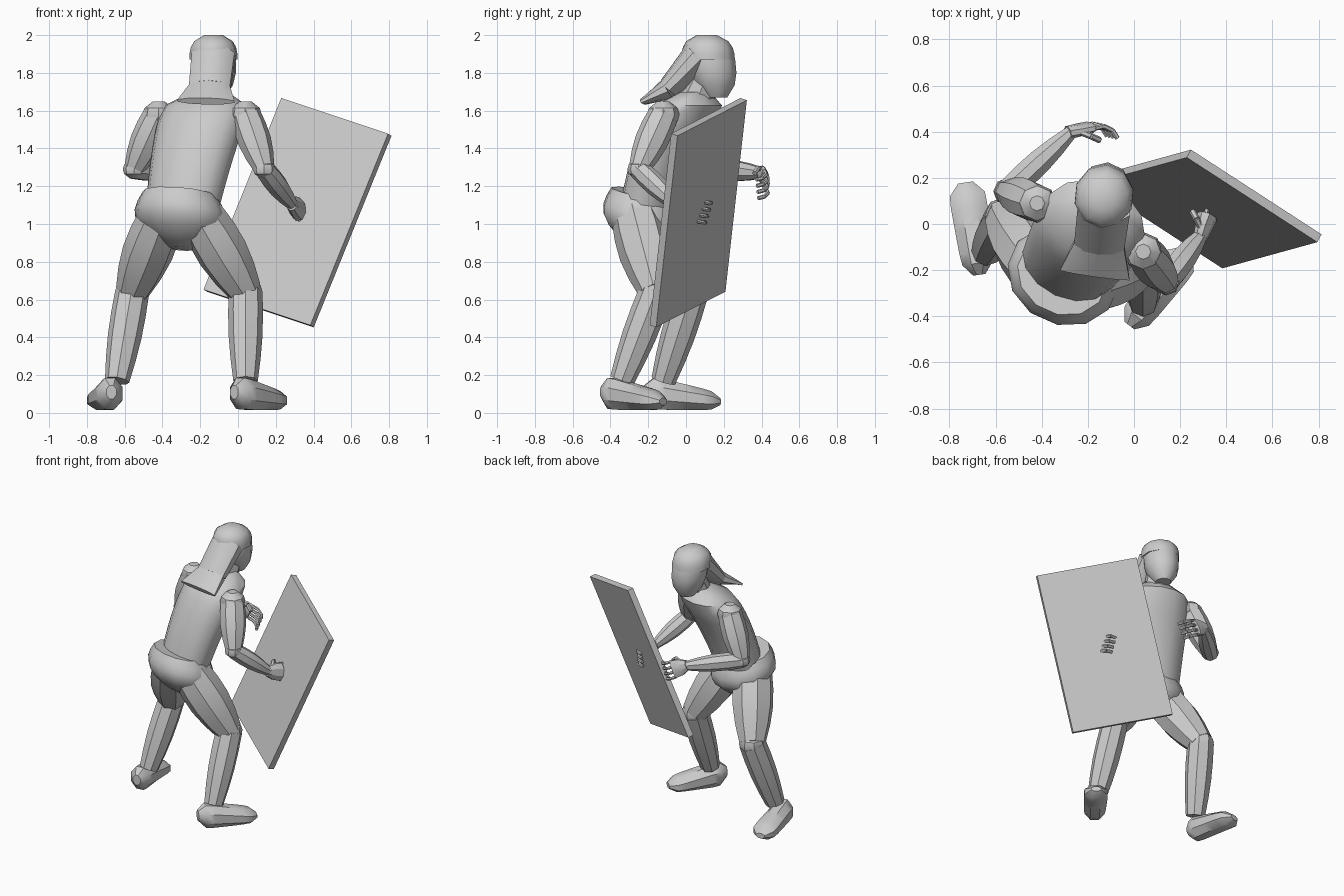
import bpy, bmesh
from math import sin, cos, pi, tau, sqrt, radians
from mathutils import Vector, Matrix

if "Cube" in bpy.data.objects:
    bpy.data.objects.remove(bpy.data.objects["Cube"], do_unlink=True)

COLOUR = (0.6, 0.6, 0.6, 1)
grey = bpy.data.materials.new("plain grey")
grey.use_nodes = True
grey.diffuse_color = COLOUR
grey.node_tree.nodes["Principled BSDF"].inputs["Base Color"].default_value = COLOUR


def point(x, y, z):
    return Vector((x, y, z))


UP = point(0, 0, 1)
SHOULDER_LINE = point(0.9, -0.4, 0)
HEAD_LINE = point(1, -0.1, 0)


def finish(name, bm, crease):
    bmesh.ops.recalc_face_normals(bm, faces=bm.faces)
    mesh = bpy.data.meshes.new(name)
    bm.to_mesh(mesh)
    bm.free()
    mesh.materials.append(grey)
    obj = bpy.data.objects.new(name, mesh)
    bpy.context.collection.objects.link(obj)
    bpy.ops.object.select_all(action="DESELECT")
    obj.select_set(True)
    bpy.context.view_layer.objects.active = obj
    bpy.ops.object.shade_smooth_by_angle(angle=radians(crease))


def tube(name, start, end, width, depth=None, side=SHOULDER_LINE, axis=None,
         sides=8, steps=4, crease=32, bow=0):
    """Skin rings from start to end; width and depth are rules of the way along.
    A bow pushes the middle of the tube backwards."""
    depth = depth or width
    axis = (axis or end - start).normalized()
    across = (side - axis * side.dot(axis)).normalized()
    through = axis.cross(across)
    bm = bmesh.new()
    rings = []
    for step in range(steps + 1):
        t = step / steps
        centre = start.lerp(end, t) - through * bow * sin(pi * t)
        angles = [tau * (k + 0.5) / sides for k in range(sides)]
        rings.append([bm.verts.new(centre + across * width(t) * cos(a) + through * depth(t) * sin(a))
                      for a in angles])
    for low, high in zip(rings, rings[1:]):
        for k in range(sides):
            n = (k + 1) % sides
            bm.faces.new((low[k], low[n], high[n], high[k]))
    bm.faces.new(rings[0])
    bm.faces.new(rings[-1])
    finish(name, bm, crease)


def taper(first, last, swell=0):
    return lambda t: first + (last - first) * t + swell * sin(pi * t)


def dome(t, power):
    """Full in the middle, drawn in at both ends."""
    return sqrt(1 - 0.85 * abs(2 * t - 1) ** power)


def joint(name, centre, radius):
    reach = UP * radius * 0.8
    tube(name, centre - reach, centre + reach, lambda t: radius * dome(t, 2))


def bent_tube(name, path, radius, side):
    for i, (a, b) in enumerate(zip(path, path[1:])):
        tube(f"{name}_{i}", a, b, taper(radius, radius), side=side, sides=6, steps=1)


# Trunk
def torso_width(t):
    return (0.2 + 0.06 * t) * sqrt(1 - 0.85 * t ** 12)


def pelvis_width(t):
    return (0.2 + 0.06 * sin(pi * t)) * sqrt(1 - 0.9 * t ** 3)


tube("torso", point(-0.3, -0.2, 1.05), point(-0.15, 0.05, 1.7), torso_width,
     lambda t: 0.74 * torso_width(t), axis=UP, sides=14, steps=9, crease=50, bow=0.03)
tube("pelvis", point(-0.31, -0.22, 1.16), point(-0.3, -0.23, 0.87), pelvis_width,
     lambda t: 0.88 * pelvis_width(t), axis=point(-0.1, -0.2, -1), sides=12, steps=6, crease=45)

# Neck and head
tube("neck", point(-0.15, 0.04, 1.62), point(-0.13, 0.1, 1.76), taper(0.09, 0.08))


def head_width(t):
    return 0.12 * sqrt(1 - 0.8 * abs(t / 0.7 - 1) ** 2)


tube("head", point(-0.12, 0.16, 1.67), point(-0.13, 0.12, 1.93), head_width,
     lambda t: 1.1 * head_width(t), HEAD_LINE, UP, sides=10, crease=40)

# Head cloth: skullcap, the fall behind the neck and its flared hem
tube("cap", point(-0.13, 0.12, 1.87), point(-0.13, 0.11, 2),
     lambda t: 0.13 * sqrt(1 - 0.85 * t ** 3), lambda t: 0.14 * sqrt(1 - 0.85 * t ** 3),
     HEAD_LINE, UP, sides=10, crease=40)
nape = point(-0.15, -0.09, 1.72)
tube("cloth_fall", point(-0.13, 0.07, 1.89), nape, taper(0.12, 0.115), taper(0.09, 0.06),
     HEAD_LINE, sides=10, steps=2, crease=40)
tube("cloth_hem", nape, point(-0.17, -0.22, 1.65), taper(0.115, 0.16), taper(0.06, 0.02),
     HEAD_LINE, sides=10, steps=2, crease=40)

# Legs: hip, knee, ankle, heel, toe
LEGS = {
    "right": (point(-0.4, -0.21, 1.05), point(-0.56, 0.03, 0.64), point(-0.64, -0.12, 0.17),
              point(-0.67, -0.22, 0.11), point(-0.73, 0.18, 0.06)),
    "left": (point(-0.2, -0.27, 1.05), point(0.04, -0.16, 0.64), point(0.04, -0.34, 0.17),
             point(-0.02, -0.44, 0.11), point(0.23, -0.12, 0.06)),
}
for label, (hip, knee, ankle, heel, toe) in LEGS.items():
    tube(label + "_thigh", hip, knee, taper(0.12, 0.09, 0.03), taper(0.13, 0.09, 0.03))
    joint(label + "_knee", knee, 0.09)
    tube(label + "_shin", knee, ankle, taper(0.09, 0.065, 0.012))
    ahead = toe - heel
    ahead.z = 0
    tube(label + "_foot", heel, toe, lambda t: (0.075 + 0.015 * t) * dome(t, 7),
         lambda t: (0.1 - 0.05 * t) * dome(t, 7), ahead.cross(UP), ahead, steps=8, crease=40)


# Hands: palm, four curled fingers and a thumb
def hand(name, wrist, along, across, curl, thickness):
    along, across, curl = along.normalized(), across.normalized(), curl.normalized()
    knuckles = wrist + along * 0.09
    tube(name + "_palm", wrist - along * 0.02, knuckles, taper(0.035, 0.065, 0.01),
         taper(0.03, thickness), across, steps=2)
    for k in range(4):
        base = knuckles + across * (k - 1.5) * 0.036
        tip = base + along * 0.07
        bent_tube(f"{name}_finger_{k}", (base, base.lerp(tip, 0.6), tip + curl * 0.03,
                                         tip + curl * 0.07), 0.011, across)
    root = wrist + along * 0.02 - across * 0.03
    bent_tube(name + "_thumb", (root, root + along * 0.03 - across * 0.03 + curl * 0.03,
                                root + along * 0.06 - across * 0.02 + curl * 0.06), 0.014, across)


# Arms: shoulder, elbow, wrist, then the hand's three directions and thickness
ARMS = {
    "right": (point(-0.42, 0.09, 1.58), point(-0.55, 0.14, 1.29), point(-0.27, 0.4, 1.27),
              point(1, 0.25, -0.5), point(-0.45, 0.1, -1), point(0.5, -0.8, -0.2), 0.025),
    "left": (point(0.04, -0.12, 1.58), point(0.14, -0.25, 1.29), point(0.29, -0.05, 1.1),
             point(0.3, 0.9, -0.25), point(0.1, -0.3, -1), point(-0.9, 0.3, 0), 0.045),
}
for label, (shoulder, elbow, wrist, along, across, curl, thickness) in ARMS.items():
    joint(label + "_shoulder", shoulder, 0.085)
    tube(label + "_upper_arm", shoulder, elbow, taper(0.08, 0.055, 0.02))
    joint(label + "_elbow", elbow, 0.06)
    tube(label + "_forearm", elbow, wrist, taper(0.055, 0.03, 0.015), side=UP)
    hand(label + "_hand", wrist, along, across, curl, thickness)

# Shield: a flat slab tilted in space
wide = point(0.57, -0.37, -0.19).normalized()
tall = point(0.4, 0.115, 1)
tall = (tall - wide * tall.dot(wide)).normalized()
tilt = Matrix((wide, tall, wide.cross(tall))).transposed().to_4x4()
bm = bmesh.new()
bmesh.ops.create_cube(bm, size=1)
bmesh.ops.transform(bm, verts=bm.verts, matrix=Matrix.Translation((0.315, 0.065, 1.06))
                    @ tilt @ Matrix.Diagonal((0.7, 1.1, 0.04, 1)))
finish("shield", bm, 30)
